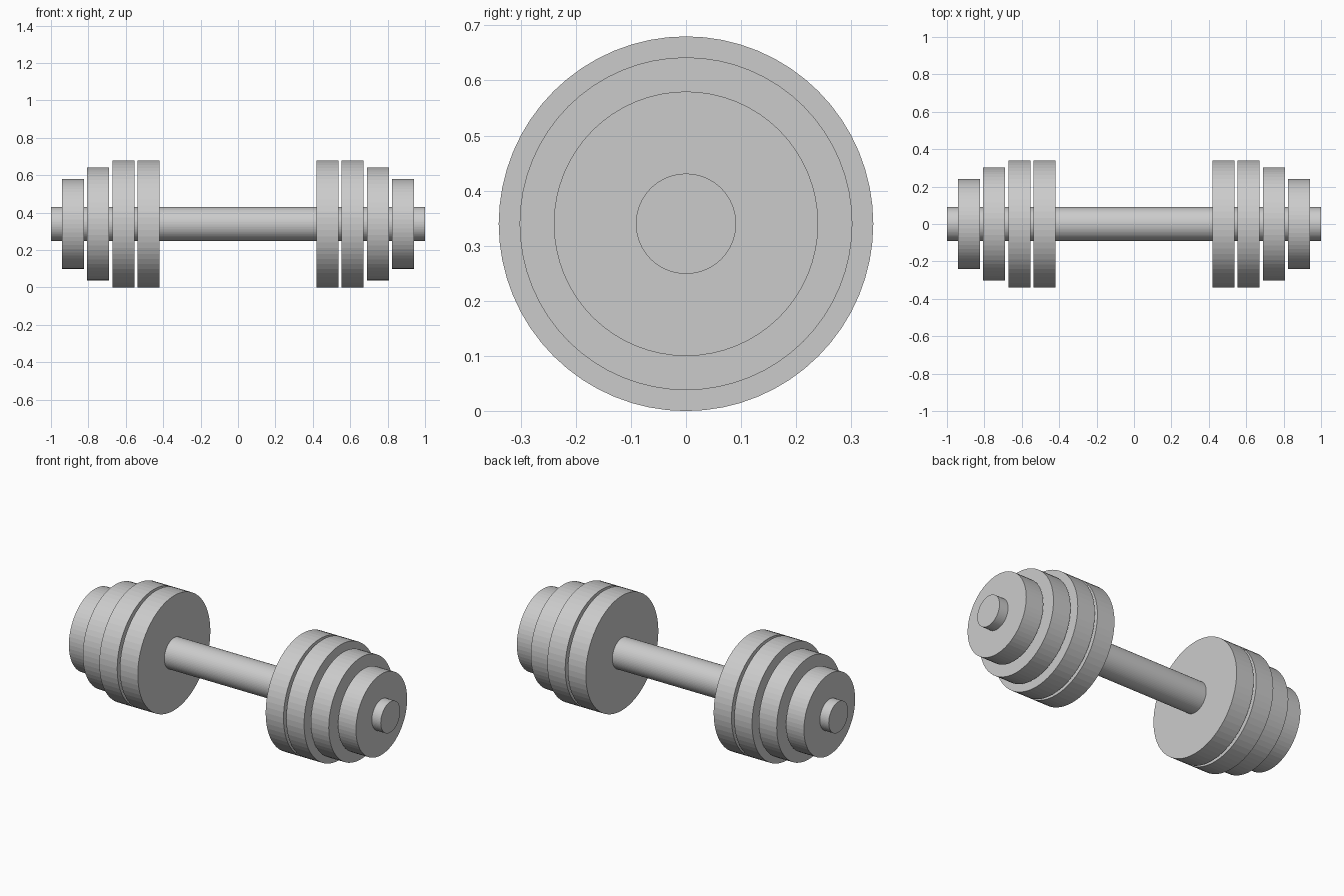
import bpy
import math

if "Cube" in bpy.data.objects:
    bpy.data.objects.remove(bpy.data.objects["Cube"])

AXIS_Z = 0.34      # height of the bar's centre line
SIDES = 64
PLATE_WIDTH = 0.117
PITCH = 0.135      # spacing between neighbouring plates
FIRST_X = 0.478    # centre of the innermost plate

steel = bpy.data.materials.new("light_grey")
steel.diffuse_color = (0.6, 0.6, 0.6, 1.0)
steel.use_nodes = True
steel.node_tree.nodes["Principled BSDF"].inputs["Base Color"].default_value = steel.diffuse_color


def disc(name, radius, length, x):
    """Cylinder lying along the x axis."""
    bpy.ops.mesh.primitive_cylinder_add(
        vertices=SIDES, radius=radius, depth=length,
        location=(x, 0, AXIS_Z), rotation=(0, math.pi / 2, 0))
    obj = bpy.context.object
    obj.name = name
    obj.data.materials.append(steel)
    return obj


# Handle bar running the whole length
disc("handle_bar", 0.091, 2.0, 0)

# Weight plates, from the inside out, on both ends
for side, sign in (("left", -1), ("right", 1)):
    for i, radius in enumerate((0.34, 0.34, 0.302, 0.24)):
        disc(f"{side}_plate_{i + 1}", radius, PLATE_WIDTH,
             sign * (FIRST_X + i * PITCH))
